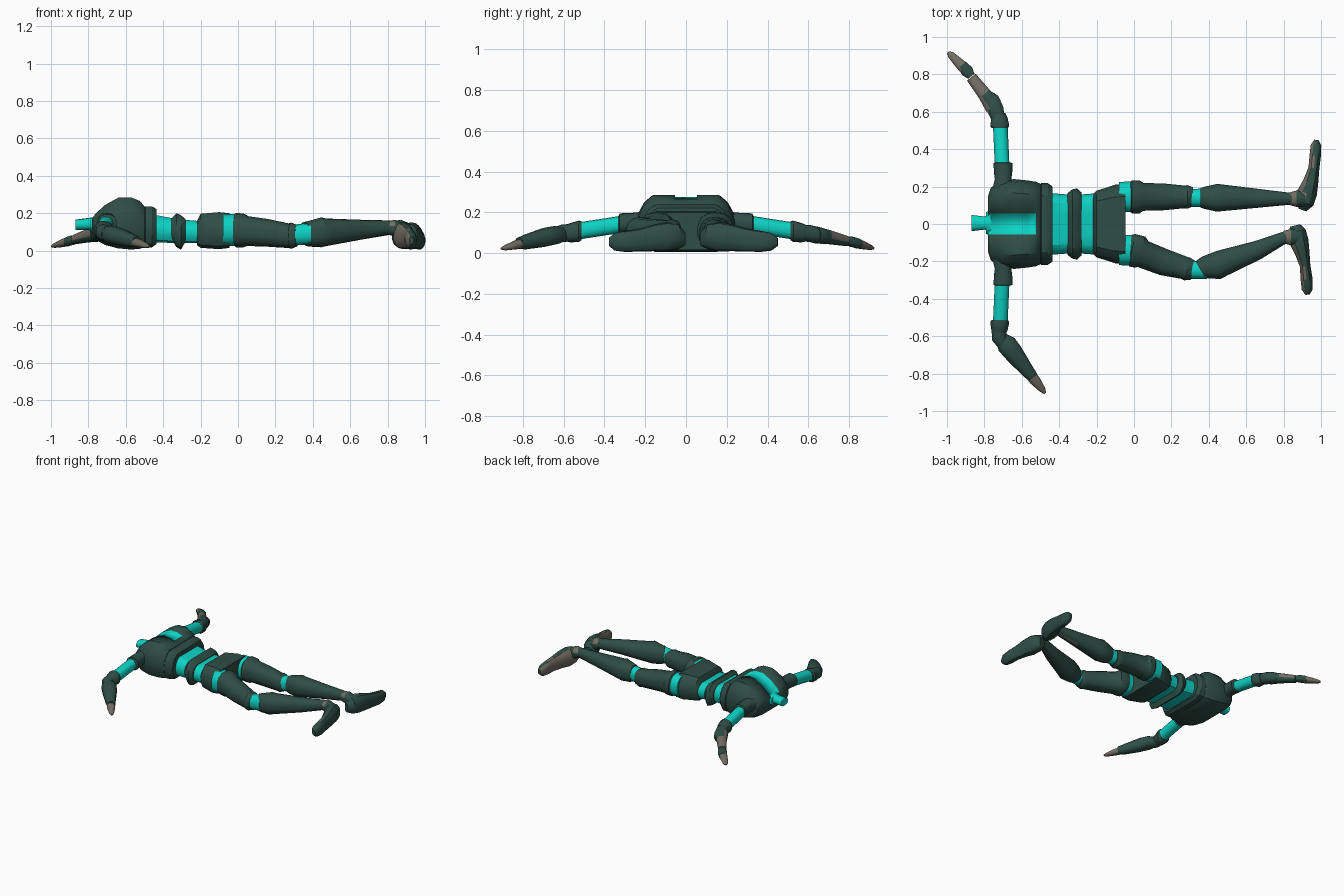
import bpy, bmesh, math
from mathutils import Vector


def material(name, rgb):
    m = bpy.data.materials.new(name)
    m.diffuse_color = (*rgb, 1)
    return m


DARK = material("dark green armour", (0.028, 0.075, 0.06))
TEAL = material("bright teal suit", (0.004, 0.64, 0.55))
GREY = material("warm grey", (0.165, 0.15, 0.125))


def skin(name, rings, mats, rule=None):
    """Bridge rings of points, cap both ends, colour faces by rule."""
    bm = bmesh.new()
    loops = [[bm.verts.new(p) for p in r] for r in rings]
    n = len(loops[0])
    for a, b in zip(loops, loops[1:]):
        for i in range(n):
            j = (i + 1) % n
            bm.faces.new((a[i], a[j], b[j], b[i]))
    bm.faces.new(loops[0][::-1])
    bm.faces.new(loops[-1])
    bmesh.ops.recalc_face_normals(bm, faces=bm.faces)
    if rule:
        for f in bm.faces:
            f.material_index = rule(f)
    me = bpy.data.meshes.new(name)
    bm.to_mesh(me)
    bm.free()
    for m in mats:
        me.materials.append(m)
    ob = bpy.data.objects.new(name, me)
    bpy.context.collection.objects.link(ob)
    bpy.ops.object.select_all(action='DESELECT')
    ob.select_set(True)
    bpy.context.view_layer.objects.active = ob
    bpy.ops.object.shade_smooth_by_angle(angle=math.radians(32))
    return ob


def limb(name, stations, *mats, rule=None, n=14):
    """Tube through stations (x, y, z, half width, half height)."""
    pts = [Vector(s[:3]) for s in stations]
    rings = []
    for k, (x, y, z, w, h) in enumerate(stations):
        t = pts[min(k + 1, len(pts) - 1)] - pts[max(k - 1, 0)]
        t.z = 0
        t.normalize()
        side = Vector((-t.y, t.x, 0))
        ring = []
        for i in range(n):
            a = 2 * math.pi * (i + 0.5) / n
            c, s = math.cos(a), math.sin(a)
            ring.append(pts[k] + side * w * math.copysign(abs(c) ** .85, c)
                        + Vector((0, 0, h * math.copysign(abs(s) ** .85, s))))
        rings.append(ring)
    return skin(name, rings, mats, rule)


# half of the rounded body cross-section: (fraction of half width, fraction of height)
SECTION = [(0.69, 1), (0.86, 0.87), (0.96, 0.7), (1, 0.5), (0.98, 0.28), (0.88, 0.08), (0.66, 0)]


def trunk(name, stations, *mats, rule=None):
    """Body block through stations (x, half width, z low, z high)."""
    rings = []
    for x, w, lo, hi in stations:
        half = [(min(0.055, w * .4), hi)] + [(w * u, lo + (hi - lo) * v) for u, v in SECTION]
        rings.append([(x, y, z) for y, z in half] + [(x, -y, z) for y, z in half[::-1]])
    return skin(name, rings, mats, rule)


# ---- trunk ----
chest = trunk("chest", [(-.78, .15, .09, .17), (-.765, .195, .06, .195), (-.71, .232, .03, .245),
                        (-.64, .24, .012, .283), (-.57, .233, .006, .284), (-.525, .226, .01, .266),
                        (-.50, .215, .018, .236)], DARK, TEAL,
              rule=lambda f: int(abs(f.calc_center_median().y) < .04 and f.normal.z > .3
                                 and f.calc_center_median().x < -.53))
# sink the teal spine strip a little
bm = bmesh.new()
bm.from_mesh(chest.data)
strip = [f for f in bm.faces if f.material_index == 1]
bmesh.ops.inset_region(bm, faces=strip, thickness=0.002, depth=-0.008, use_even_offset=True)
bm.to_mesh(chest.data)
bm.free()
trunk("rib_flange", [(-.505, .205, .025, .225), (-.495, .22, .018, .237), (-.46, .218, .018, .237),
                     (-.435, .2, .035, .222)], DARK)
trunk("waist", [(-.45, .165, .045, .192), (-.32, .155, .04, .168), (-.19, .165, .04, .157)], TEAL)
trunk("belt", [(-.355, .165, .06, .172), (-.33, .185, .02, .20), (-.305, .19, .005, .19),
               (-.28, .168, .05, .168)], DARK)
trunk("hips", [(-.22, .16, .03, .158), (-.20, .178, .015, .197), (-.10, .21, .008, .206),
               (-.045, .213, .015, .2)], DARK)

# ---- neck ----
limb("neck_base", [(-.79, .005, .135, .06, .035), (-.75, .005, .14, .075, .05)], TEAL)
limb("neck", [(-.868, .005, .138, .044, .028), (-.80, .005, .143, .036, .032),
              (-.76, .005, .14, .045, .04)], TEAL)

# ---- shoulders and upper arms, both sides ----
for s, side in ((1, "left"), (-1, "right")):
    limb(side + "_shoulder", [(-.70, .19 * s, .15, .058, .052), (-.70, .24 * s, .15, .045, .05),
                              (-.70, .275 * s, .148, .05, .048), (-.70, .325 * s, .145, .052, .05),
                              (-.70, .33 * s, .143, .042, .04)], DARK)
    limb(side + "_upper_arm", [(-.705, .31 * s, .142, .04, .042),
                               (-.715, .53 * s, .108, .04, .042)], TEAL)
    limb(side + "_elbow_cuff", [(-.718, .512 * s, .11, .044, .046), (-.718, .525 * s, .107, .052, .052),
                                (-.72, .565 * s, .1, .045, .048), (-.725, .585 * s, .098, .038, .042)], DARK)

# ---- forearms and hands ----
limb("left_elbow", [(-.725, .56, .1, .036, .04), (-.74, .61, .095, .045, .042), (-.765, .665, .085, .045, .04),
                    (-.78, .69, .08, .03, .03)], DARK)
limb("left_forearm", [(-.75, .63, .09, .05, .042), (-.80, .695, .08, .037, .036),
                      (-.87, .785, .06, .03, .026)], GREY, DARK,
     rule=lambda f: int(f.calc_center_median().x > -.79 or f.normal.z < -.3))
limb("left_wrist", [(-.87, .79, .06, .022, .022), (-.89, .815, .055, .034, .026),
                    (-.92, .85, .045, .028, .024)], DARK)
limb("left_hand", [(-.91, .835, .048, .03, .025), (-.945, .87, .038, .026, .02),
                   (-.98, .905, .027, .019, .012), (-.995, .918, .024, .008, .006)], GREY)
limb("right_elbow", [(-.722, -.56, .1, .04, .043), (-.72, -.61, .097, .042, .043),
                     (-.70, -.64, .09, .035, .038)], DARK)
limb("right_forearm", [(-.715, -.60, .09, .03, .035), (-.68, -.645, .087, .056, .046),
                       (-.64, -.695, .077, .052, .047), (-.57, -.785, .055, .037, .037),
                       (-.54, -.82, .048, .03, .028)], DARK)
limb("right_hand", [(-.56, -.80, .048, .028, .026), (-.53, -.835, .04, .03, .022),
                    (-.49, -.885, .026, .018, .013), (-.475, -.905, .022, .007, .006)], GREY)

# ---- legs: each follows its own centre line (hip, knee, ankle) ----
LEGS = {"left": ((.145, .145, .145, .14, .14), (.88, .135)),
        "right": ((-.14, -.15, -.235, -.245, -.222), (.85, -.07))}
for side, ((hip, cuff, kneecuff, knee, calf), (ax, ay)) in LEGS.items():
    bend = 0.0 if side == "left" else 0.012
    limb(side + "_hip_suit", [(-.08, hip, .11, .082, .085), (.0, hip, .11, .084, .085)], TEAL)
    limb(side + "_thigh", [(-.02, hip, .11, .082, .082), (-.01, hip, .11, .09, .092),
                           (.03, cuff, .108, .09, .09), (.05, cuff - bend, .105, .076, .08),
                           (.16, (cuff + kneecuff) / 2 - bend, .095, .073, .074),
                           (.27, kneecuff, .08, .062, .066), (.285, kneecuff - bend / 2, .08, .064, .07),
                           (.315, kneecuff - bend, .08, .053, .058)], DARK)
    limb(side + "_knee_suit", [(.29, knee, .083, .049, .055), (.39, knee, .092, .05, .058)], TEAL)
    limb(side + "_shin", [(.355, knee, .092, .053, .062), (.375, knee + bend, .09, .06, .068),
                          (.445, calf, .098, .076, .08), (.47, calf + bend, .098, .073, .074),
                          (.66, (calf + ay) / 2 + bend / 2, .112, .052, .053),
                          (ax - .04, ay, .125, .032, .036), (ax, ay, .122, .03, .036)], DARK, GREY,
         rule=lambda f: int(f.calc_center_median().x > .75 and f.normal.z < -.8))
    limb(side + "_ankle", [(ax - .05, ay, .122, .034, .036), (ax - .01, ay, .12, .045, .045),
                           (ax + .04, ay, .1, .04, .045)], DARK, GREY,
         rule=lambda f: int(f.normal.x < -.1 and f.normal.z > 0))

# ---- splayed feet, soles facing +x ----
FEET = {"left": [(.90, .075, .07, .022, .035), (.913, .11, .08, .048, .062), (.925, .165, .08, .055, .072),
                 (.945, .225, .075, .042, .066), (.962, .30, .064, .03, .056),
                 (.969, .365, .057, .031, .052), (.973, .42, .055, .029, .043), (.975, .45, .055, .012, .02)],
        "right": [(.862, -.008, .07, .028, .035), (.87, -.04, .08, .05, .062), (.883, -.095, .08, .052, .072),
                  (.90, -.155, .075, .04, .066), (.915, -.225, .064, .029, .056),
                  (.923, -.295, .057, .033, .052), (.926, -.35, .055, .03, .043), (.928, -.378, .055, .012, .02)]}
for side, path in FEET.items():
    limb(side + "_foot", path, DARK, GREY,
         rule=lambda f: int(f.normal.x < -.25 and .1 < abs(f.calc_center_median().y) and f.normal.z > -.7))
